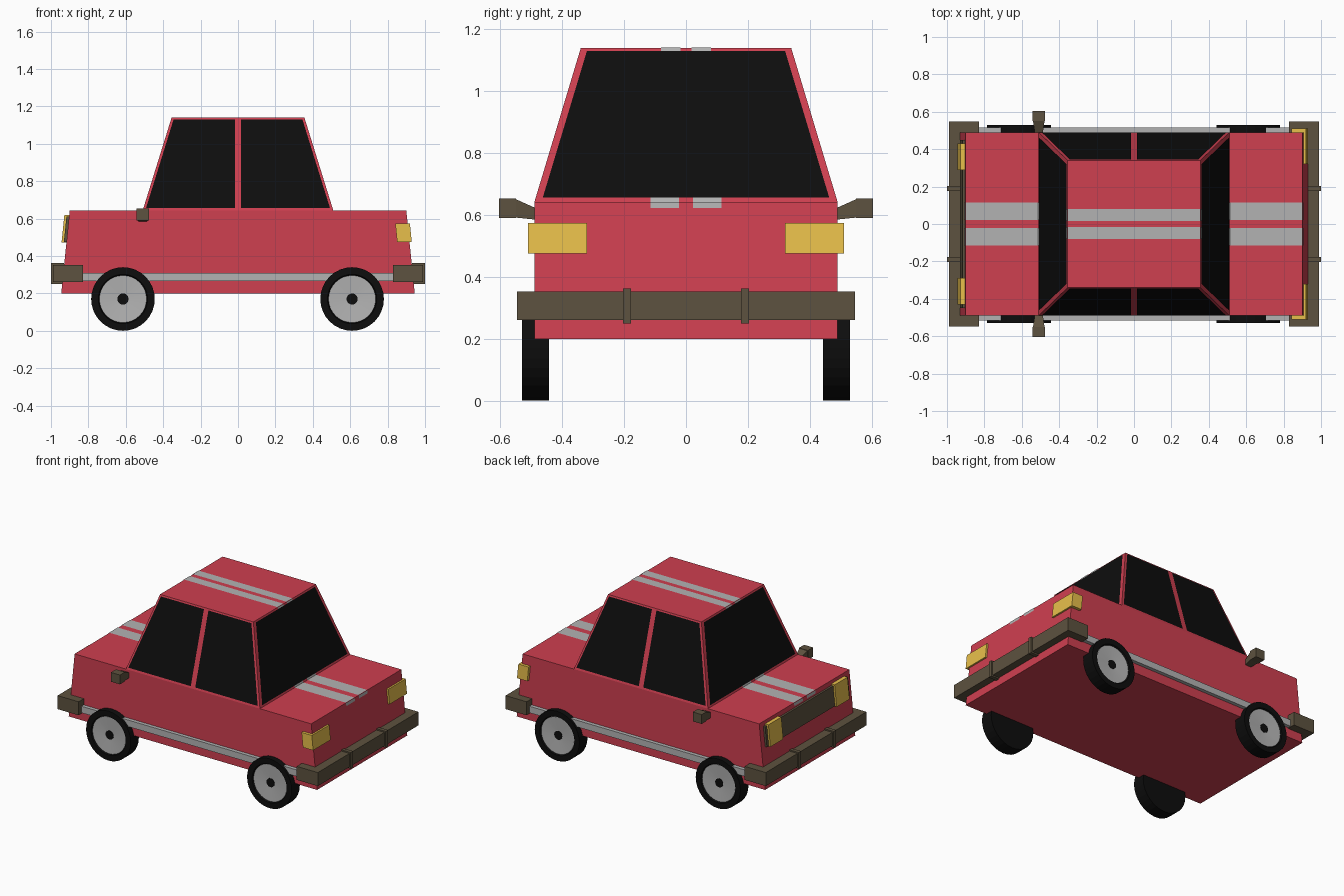
import bpy, math
from mathutils import Vector

if "Cube" in bpy.data.objects:
    bpy.data.objects.remove(bpy.data.objects["Cube"])


def material(name, rgb):
    m = bpy.data.materials.new(name)
    m.diffuse_color = (*rgb, 1)
    m.use_nodes = True
    m.node_tree.nodes["Principled BSDF"].inputs["Base Color"].default_value = m.diffuse_color
    return m


RED = material("red_paint", (0.62, 0.05, 0.08))
BLACK = material("black", (0.004, 0.004, 0.004))
BROWN = material("dark_trim", (0.11, 0.085, 0.05))
YELLOW = material("lamp_yellow", (0.80, 0.52, 0.07))
GREY = material("light_grey", (0.45, 0.45, 0.45))


def make(name, verts, faces, mat):
    me = bpy.data.meshes.new(name)
    me.from_pydata([tuple(v) for v in verts], [], faces)
    me.materials.append(mat)
    ob = bpy.data.objects.new(name, me)
    bpy.context.collection.objects.link(ob)
    return ob


HEXA = [(3, 2, 1, 0), (4, 5, 6, 7), (0, 1, 5, 4), (1, 2, 6, 5), (2, 3, 7, 6), (3, 0, 4, 7)]


def frustum(name, bottom, top, z0, z1, mat):
    """Solid between two (x0, x1, y0, y1) rectangles at heights z0 and z1."""
    verts = []
    for (x0, x1, y0, y1), z in ((bottom, z0), (top, z1)):
        verts += [(x0, y0, z), (x1, y0, z), (x1, y1, z), (x0, y1, z)]
    return make(name, verts, HEXA, mat)


def box(name, x0, x1, y0, y1, z0, z1, mat):
    return frustum(name, (x0, x1, y0, y1), (x0, x1, y0, y1), z0, z1, mat)


def plate(name, pts, out, mat, lift=0.003):
    """Flat quad lifted off a surface, facing the 'out' direction."""
    p = [Vector(q) for q in pts]
    n = (p[1] - p[0]).cross(p[2] - p[0]).normalized()
    if n.dot(Vector(out)) < 0:
        p.reverse()
        n = -n
    return make(name, [q + n * lift for q in p], [(0, 1, 2, 3)], mat)


def lathe(name, profile, x, z, side, mat, n=32):
    """Revolve (radius, y) points round the axle through (x, z)."""
    verts, faces = [], []
    for r, y in profile:
        for i in range(n):
            a = 2 * math.pi * i / n
            verts.append((x + r * math.cos(a), side * y, z + r * math.sin(a)))
    for k in range(len(profile) - 1):
        for i in range(n):
            j = (i + 1) % n
            faces.append((k * n + i, k * n + j, (k + 1) * n + j, (k + 1) * n + i))
    faces += [tuple(reversed(range(n))), tuple(range((len(profile) - 1) * n, len(profile) * n))]
    if side > 0:
        faces = [tuple(reversed(f)) for f in faces]
    faces = [tuple(reversed(f)) for f in faces]
    return make(name, verts, faces, mat)


# Body and cabin
BELT, ROOF = 0.642, 1.14
frustum("body", (-0.945, 0.945, -0.49, 0.49), (-0.90, 0.90, -0.49, 0.49), 0.2, BELT, RED)
frustum("cabin", (-0.51, 0.51, -0.49, 0.49), (-0.355, 0.355, -0.34, 0.34), BELT, ROOF, RED)


def end_x(z):
    return 0.51 - 0.155 * (z - BELT) / (ROOF - BELT)


def side_y(z):
    return 0.49 - 0.15 * (z - BELT) / (ROOF - BELT)


def nose_x(z):
    return 0.945 - 0.045 * (z - 0.2) / (BELT - 0.2)


ZB, ZT = 0.655, 1.13
for s in (-1, 1):
    # Windscreen and rear window
    plate("end_window", [(s * end_x(z), y, z) for z, y in
          ((ZB, -0.463), (ZB, 0.463), (ZT, 0.32), (ZT, -0.32))], (s, 0, 0), BLACK)
    # Two side windows on each side of the centre pillar
    for e in (-1, 1):
        plate("side_window", [(e * x, s * side_y(z), z) for z, x in
              ((ZB, 0.017), (ZB, end_x(ZB) - 0.014), (ZT, end_x(ZT) - 0.014), (ZT, 0.017))],
              (0, s, 0), BLACK)
    # Racing stripes on the roof, bonnet, boot and their edges
    a, b = sorted((s * 0.017, s * 0.08))
    c, d = sorted((s * 0.022, s * 0.115))
    plate("roof_stripe", [(-0.355, a, ROOF), (0.355, a, ROOF), (0.355, b, ROOF), (-0.355, b, ROOF)],
          (0, 0, 1), GREY)
    for e in (-1, 1):
        plate("deck_stripe", [(e * x, y, BELT) for x, y in ((0.51, c), (0.90, c), (0.90, d), (0.51, d))],
              (0, 0, 1), GREY)
        for fx, z0, z1 in ((nose_x, 0.622, BELT), (end_x, BELT, ZB)):
            plate("stripe_edge", [(e * fx(z), y, z) for z, y in ((z0, c), (z0, d), (z1, d), (z1, c))],
                  (e, 0, 0), GREY)
        plate("roof_stripe_edge", [(e * end_x(z), y, z) for z, y in
              ((ZT, a), (ZT, b), (ROOF, b), (ROOF, a))], (e, 0, 0), GREY)

# Side trim strip
for s in (-1, 1):
    y0, y1 = sorted((s * 0.48, s * 0.515))
    box("side_trim", -0.84, 0.84, y0, y1, 0.265, 0.31, GREY)

# Bumpers with guards
for e in (-1, 1):
    x0, x1 = sorted((e * 0.83, e * 0.99))
    box("bumper", x0, x1, -0.547, 0.547, 0.26, 0.353, BROWN)
    for y in (-0.19, 0.19):
        x0, x1 = sorted((e * 0.93, e * 1.0))
        box("bumper_guard", x0, x1, y - 0.013, y + 0.013, 0.25, 0.362, BROWN)


# Lamps and grille lean with the sloping nose and tail
def leaning(name, e, inner, outer, y0, y1, z0, z1, mat):
    rects = []
    for z in (z0, z1):
        x0, x1 = sorted((e * (nose_x(z) + inner), e * (nose_x(z) + outer)))
        rects.append((x0, x1, y0, y1))
    frustum(name, rects[0], rects[1], z0, z1, mat)


leaning("grille", -1, -0.01, 0.014, -0.45, 0.45, 0.475, 0.61, BROWN)
for s in (-1, 1):
    y0, y1 = sorted((s * 0.29, s * 0.43))
    leaning("headlamp", -1, -0.01, 0.026, y0, y1, 0.472, 0.62, YELLOW)
    y0, y1 = sorted((s * 0.32, s * 0.51))
    leaning("tail_lamp", 1, -0.066, 0.012, y0, y1, 0.475, 0.575, YELLOW)

# Door mirrors with tapered arms
for s in (-1, 1):
    y0, y1 = sorted((s * 0.55, s * 0.605))
    box("mirror", -0.543, -0.475, y0, y1, 0.59, 0.654, BROWN)
    v = []
    for y, xa, xb, za, zb in ((0.485, -0.53, -0.488, 0.585, 0.622), (0.552, -0.54, -0.478, 0.592, 0.652)):
        v += [(xa, s * y, za), (xb, s * y, za), (xb, s * y, zb), (xa, s * y, zb)]
    faces = HEXA if s > 0 else [tuple(reversed(f)) for f in HEXA]
    make("mirror_arm", v, faces, BROWN)

# Wheels: tyre with a recessed face, hub disc and black centre cap
TYRE = [(0.12, 0.442), (0.17, 0.442), (0.17, 0.53), (0.132, 0.53), (0.124, 0.512)]
for s in (-1, 1):
    for x in (-0.615, 0.61):
        lathe("tyre", TYRE, x, 0.17, s, BLACK)
        lathe("hub", [(0.126, 0.50), (0.126, 0.522), (0.035, 0.516)], x, 0.17, s, GREY)
        lathe("hub_cap", [(0.03, 0.50), (0.03, 0.519)], x, 0.17, s, BLACK, 16)
